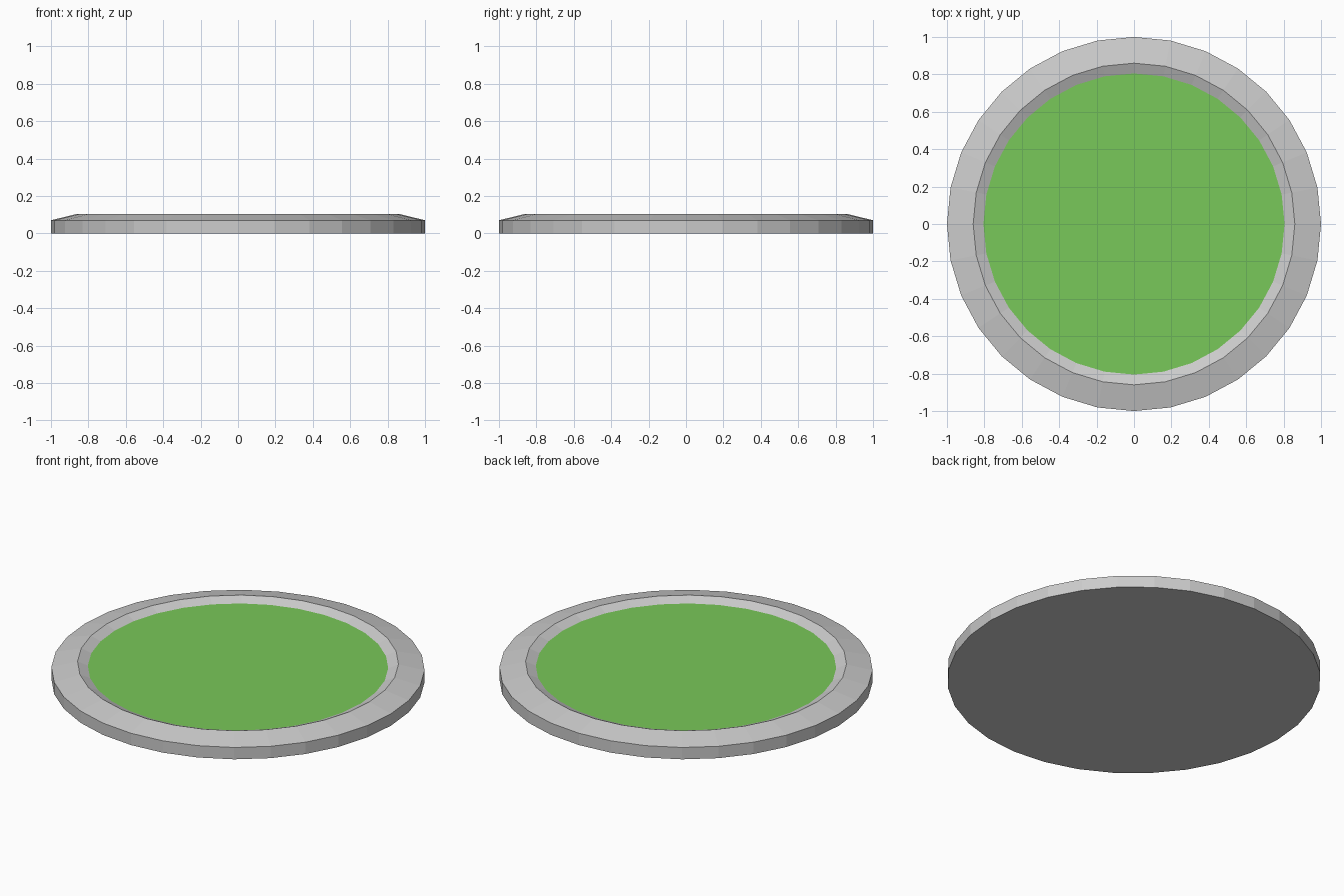
import bpy
import bmesh
from math import cos, sin, tau

if "Cube" in bpy.data.objects:
    bpy.data.objects.remove(bpy.data.objects["Cube"])

SIDES = 32


def ring(bm, radius, z):
    return [bm.verts.new((radius * cos(tau * i / SIDES), radius * sin(tau * i / SIDES), z))
            for i in range(SIDES)]


def finish(name, bm):
    bmesh.ops.recalc_face_normals(bm, faces=bm.faces)
    mesh = bpy.data.meshes.new(name)
    bm.to_mesh(mesh)
    bm.free()
    obj = bpy.data.objects.new(name, mesh)
    bpy.context.collection.objects.link(obj)
    return obj


# Round base: straight side, gentle bevel up to the lip, short slope down inside
profile = [(1.0, 0.0), (1.0, 0.07), (0.86, 0.104), (0.805, 0.08)]
bm = bmesh.new()
rings = [ring(bm, r, z) for r, z in profile]
for a, b in zip(rings, rings[1:]):
    for i in range(SIDES):
        j = (i + 1) % SIDES
        bm.faces.new((a[i], a[j], b[j], b[i]))
bm.faces.new(rings[0][::-1])

# Green surface fills the recess
cap = bm.faces.new(rings[-1])
cap.material_index = 1
base = finish("round_base", bm)

grey = bpy.data.materials.new("plain_grey")
green = bpy.data.materials.new("green_surface")
green.diffuse_color = (0.19, 0.58, 0.10, 1.0)
green.use_nodes = True
green.node_tree.nodes["Principled BSDF"].inputs["Base Color"].default_value = green.diffuse_color
base.data.materials.append(grey)
base.data.materials.append(green)
